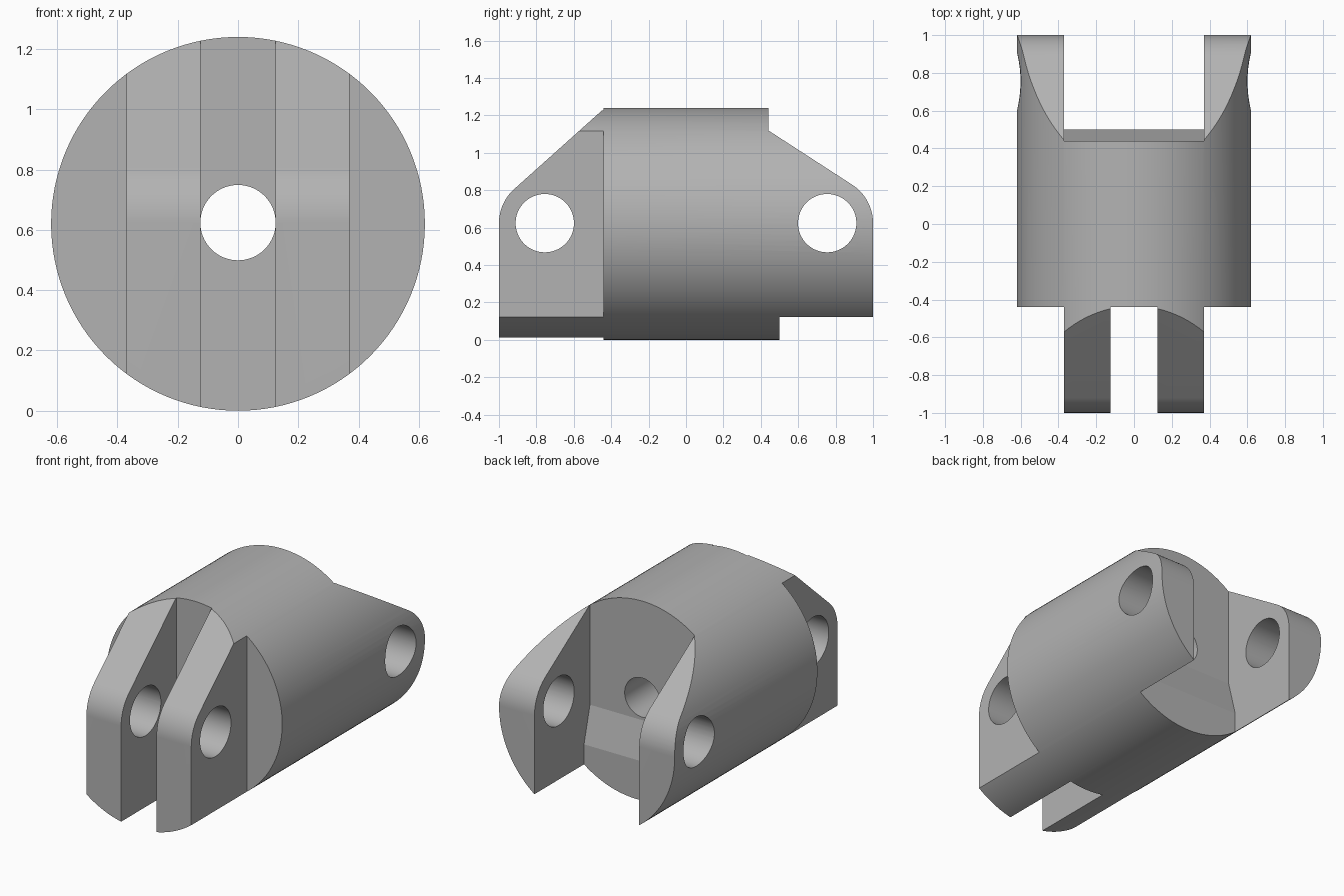
import bpy
import bmesh
from math import atan2, cos, sin, pi, radians
from mathutils import Matrix, Vector

cube = bpy.data.objects.get("Cube")
if cube:
    bpy.data.objects.remove(cube, do_unlink=True)

RADIUS = 0.62       # barrel radius and axis height
WALL = 0.44         # where the barrel ends and the lugs begin
LUG = 0.37          # half width shared by the tongues and the rear fork gap
SLOT = 0.125        # half width of the front slot
PIN_Y, PIN_Z, PIN_R = 0.755, 0.624, 0.156
END_R = 1 - PIN_Y   # rounded lug ends

steel = bpy.data.materials.new("steel grey")
steel.use_nodes = True
grey = (0.45, 0.45, 0.45, 1)
steel.diffuse_color = grey
steel.node_tree.nodes["Principled BSDF"].inputs["Base Color"].default_value = grey


def to_object(name, bm):
    bmesh.ops.recalc_face_normals(bm, faces=bm.faces)
    mesh = bpy.data.meshes.new(name)
    bm.to_mesh(mesh)
    bm.free()
    obj = bpy.data.objects.new(name, mesh)
    bpy.context.collection.objects.link(obj)
    mesh.materials.append(steel)
    return obj


def rod(name, axis, centre, radius, length, sides):
    """Cylinder along the given axis."""
    bm = bmesh.new()
    turn = Vector((0, 0, 1)).rotation_difference(Vector(axis)).to_matrix().to_4x4()
    bmesh.ops.create_cone(bm, cap_ends=True, segments=sides, radius1=radius,
                          radius2=radius, depth=length,
                          matrix=Matrix.Translation(centre) @ turn)
    return to_object(name, bm)


def prism(name, profile, x0, x1):
    """Side profile of (y, z) points extruded from x0 to x1."""
    bm = bmesh.new()
    face = bm.faces.new([bm.verts.new((x0, y, z)) for y, z in profile])
    new = bmesh.ops.extrude_face_region(bm, geom=[face])["geom"]
    verts = [v for v in new if isinstance(v, bmesh.types.BMVert)]
    bmesh.ops.translate(bm, verts=verts, vec=(x1 - x0, 0, 0))
    return to_object(name, bm)


def lug_waste(side, top):
    """Waste above a lug: a slope from the wall, tangent to the rounded end."""
    dy, dz = PIN_Y - WALL, PIN_Z - top
    length = (dy * dy + dz * dz - END_R ** 2) ** 0.5
    start = atan2(dz, dy) + atan2(END_R, length) + pi / 2
    arc = [(PIN_Y + END_R * cos(start * (1 - i / 16)),
            PIN_Z + END_R * sin(start * (1 - i / 16))) for i in range(17)]
    points = [(WALL, top)] + arc + [(1.2, PIN_Z), (1.2, 1.5), (WALL, 1.5)]
    return [(side * y, z) for y, z in points]


# Barrel
body = rod("clevis_body", (0, 1, 0), (0, 0, RADIUS), RADIUS, 2, 128)

# Front tongues: flat flanks, central slot
front = [(-1.2, -0.2), (-WALL, -0.2), (-WALL, 1.5), (-1.2, 1.5)]
cutters = [prism("front_slot_cutter", front, -SLOT, SLOT)]
for side in (-1, 1):
    cutters.append(prism("front_flank_cutter", front, side * LUG, side * 0.8))

# Sloping, rounded lug tops
cutters.append(prism("front_top_cutter", lug_waste(-1, 1.235), -0.8, 0.8))
cutters.append(prism("rear_top_cutter", lug_waste(1, 1.12), -0.8, 0.8))

# Rear fork gap with a slightly stepped floor
gap = [(WALL, 1.6), (WALL, 0.48), (0.5, 0.25), (0.5, -0.2), (1.3, -0.2), (1.3, 1.6)]
cutters.append(prism("rear_gap_cutter", gap, -LUG, LUG))

# Pin holes and the bore along the barrel
for side in (-1, 1):
    cutters.append(rod("pin_hole_cutter", (1, 0, 0), (0, side * PIN_Y, PIN_Z), PIN_R, 2, 64))
cutters.append(rod("bore_cutter", (0, 1, 0), (0, 0, PIN_Z), SLOT, 3, 64))

for cutter in cutters:
    cutter.hide_render = True
    mod = body.modifiers.new(cutter.name, "BOOLEAN")
    mod.operation, mod.solver, mod.object = "DIFFERENCE", "EXACT", cutter

# Bake the cuts and drop the cutters
bpy.context.view_layer.update()
baked = bpy.data.meshes.new_from_object(
    body.evaluated_get(bpy.context.evaluated_depsgraph_get()))
body.modifiers.clear()
body.data = baked
baked.materials.clear()
baked.materials.append(steel)
for cutter in cutters:
    bpy.data.objects.remove(cutter, do_unlink=True)

bpy.ops.object.select_all(action="DESELECT")
body.select_set(True)
bpy.context.view_layer.objects.active = body
bpy.ops.object.shade_smooth_by_angle(angle=radians(12))
